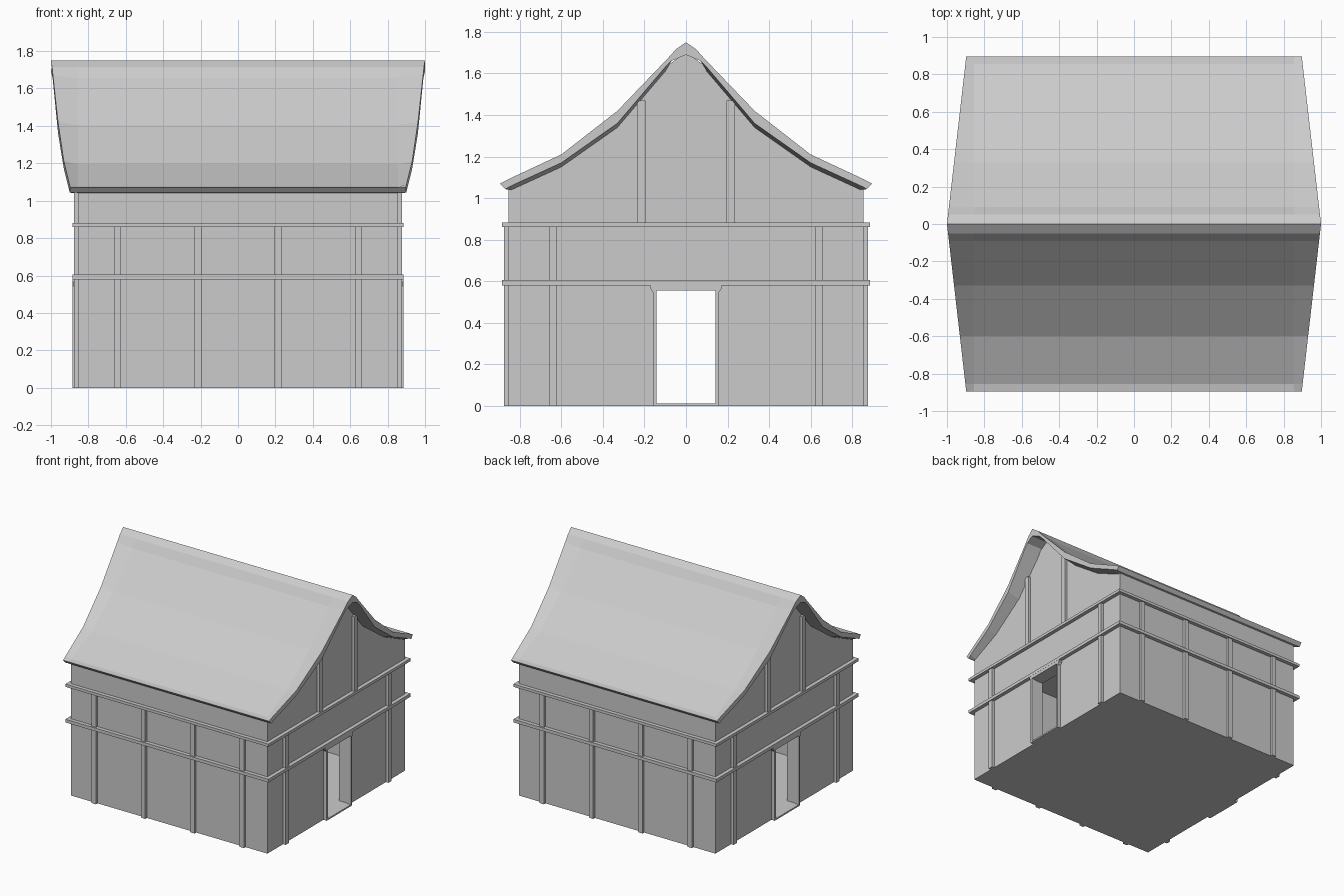
import bpy, bmesh

cube = bpy.data.objects.get("Cube")
if cube:
    bpy.data.objects.remove(cube, do_unlink=True)

grey = bpy.data.materials.new("pale_grey")
grey.use_nodes = True
colour = (0.6, 0.6, 0.6, 1)
grey.diffuse_color = colour
grey.node_tree.nodes["Principled BSDF"].inputs["Base Color"].default_value = colour


def finish(name, bm):
    bmesh.ops.recalc_face_normals(bm, faces=bm.faces)
    mesh = bpy.data.meshes.new(name)
    bm.to_mesh(mesh)
    bm.free()
    mesh.materials.append(grey)
    obj = bpy.data.objects.new(name, mesh)
    bpy.context.collection.objects.link(obj)
    return obj


def loft(name, sections):
    """Join matching closed sections and cap both ends."""
    bm = bmesh.new()
    rings = [[bm.verts.new(p) for p in s] for s in sections]
    n = len(rings[0])
    for a, b in zip(rings, rings[1:]):
        for i in range(n):
            j = (i + 1) % n
            bm.faces.new((a[i], a[j], b[j], b[i]))
    for ring in (rings[0], rings[-1]):
        bm.faces.new(ring)
    return finish(name, bm)


def box(name, x, y, z):
    return loft(name, [[(a, y[0], z[0]), (a, y[1], z[0]), (a, y[1], z[1]), (a, y[0], z[1])] for a in x])


def cut(obj, cutter):
    cutter.hide_render = True
    mod = obj.modifiers.new("opening", "BOOLEAN")
    mod.operation, mod.object, mod.solver = "DIFFERENCE", cutter, "EXACT"
    bpy.context.view_layer.objects.active = obj
    bpy.ops.object.modifier_apply(modifier=mod.name)
    bpy.data.objects.remove(cutter, do_unlink=True)


def mirrored(points):
    return [(-y, z) for y, z in reversed(points) if y > 0] + points


W = 0.855  # half width of the square wall block

# Walls with gables, hollowed out, with a doorway at each end
gable = mirrored([(0, 1.7), (0.08, 1.645), (0.33, 1.35), (0.6, 1.16), (W, 1.05)])
outline = [(-W, 0)] + gable + [(W, 0)]
walls = loft("walls", [[(x, y, z) for y, z in outline] for x in (-W, W)])
cut(walls, box("room_cutter", (-0.775, 0.775), (-0.775, 0.775), (0.012, 0.95)))
cut(walls, box("door_cutter", (-1, 1), (-0.15, 0.15), (0.012, 0.555)))

# Curved roof: its rim lifts a little beyond the walls
rim_top = [(0, 1.75), (0.05, 1.715), (0.09, 1.67), (0.33, 1.42), (0.6, 1.21), (W, 1.091), (0.895, 1.07)]
rim_low = [(0, 1.69), (0.07, 1.66), (0.1, 1.63), (0.33, 1.36), (0.6, 1.17), (0.84, 1.06), (0.87, 1.043)]


def lowered(points, drop):
    return [(y, z - drop if 0.08 < y < 0.86 else z) for y, z in points]


def roof_ring(top, low, side, flare):
    ring = mirrored(top) + mirrored(low)[::-1]
    return [(side * (1 - 0.115 * abs(y)) if flare else side * W, y, z) for y, z in ring]


inner = lowered(rim_top, 0.015), lowered(rim_low, 0.02)
loft("roof", [
    roof_ring(rim_top, rim_low, -1, True),
    roof_ring(*inner, -1, False),
    roof_ring(*inner, 1, False),
    roof_ring(rim_top, rim_low, 1, True),
])

# Horizontal belts around the walls
for name, z0, z1 in (("lower_belt", 0.58, 0.605), ("upper_belt", 0.86, 0.882)):
    for side, label in ((-1, "front"), (1, "back")):
        box(f"{name}_{label}", (-0.885, 0.885), sorted((side * W, side * 0.885)), (z0, z1))
    for side, label in ((-1, "right"), (1, "left")):
        box(f"{name}_{label}", sorted((side * W, side * 0.885)), (-W, W), (z0, z1))

# Timber posts on the long walls
for side, label in ((-1, "front"), (1, "back")):
    for i, x in enumerate((-0.645, -0.215, 0.215, 0.645)):
        box(f"{label}_post_{i + 1}", (x - 0.019, x + 0.019), sorted((side * 0.85, side * 0.875)), (0, 0.87))

# Timber posts and door frame on the gable walls
for side, label in ((-1, "right"), (1, "left")):
    depth = sorted((side * 0.85, side * 0.877))
    frame = sorted((side * 0.85, side * 0.884))
    for s in (-1, 1):
        tag = f"{label}_{'back' if s > 0 else 'front'}"
        box(f"{tag}_wall_post", depth, sorted((s * 0.62, s * 0.66)), (0, 0.87))
        box(f"{tag}_gable_post", depth, sorted((s * 0.195, s * 0.235)), (0.87, 1.47))
        box(f"{tag}_door_post", frame, sorted((s * 0.143, s * 0.158)), (0, 0.56))
        bracket = [(0.143, 0.545), (0.158, 0.545), (0.172, 0.565), (0.172, 0.58), (0.143, 0.58)]
        loft(f"{tag}_door_bracket", [[(x, s * y, z) for y, z in bracket] for x in frame])
    box(f"{label}_lintel", frame, (-0.15, 0.15), (0.555, 0.58))
    box(f"{label}_threshold", frame, (-0.15, 0.15), (0, 0.012))
